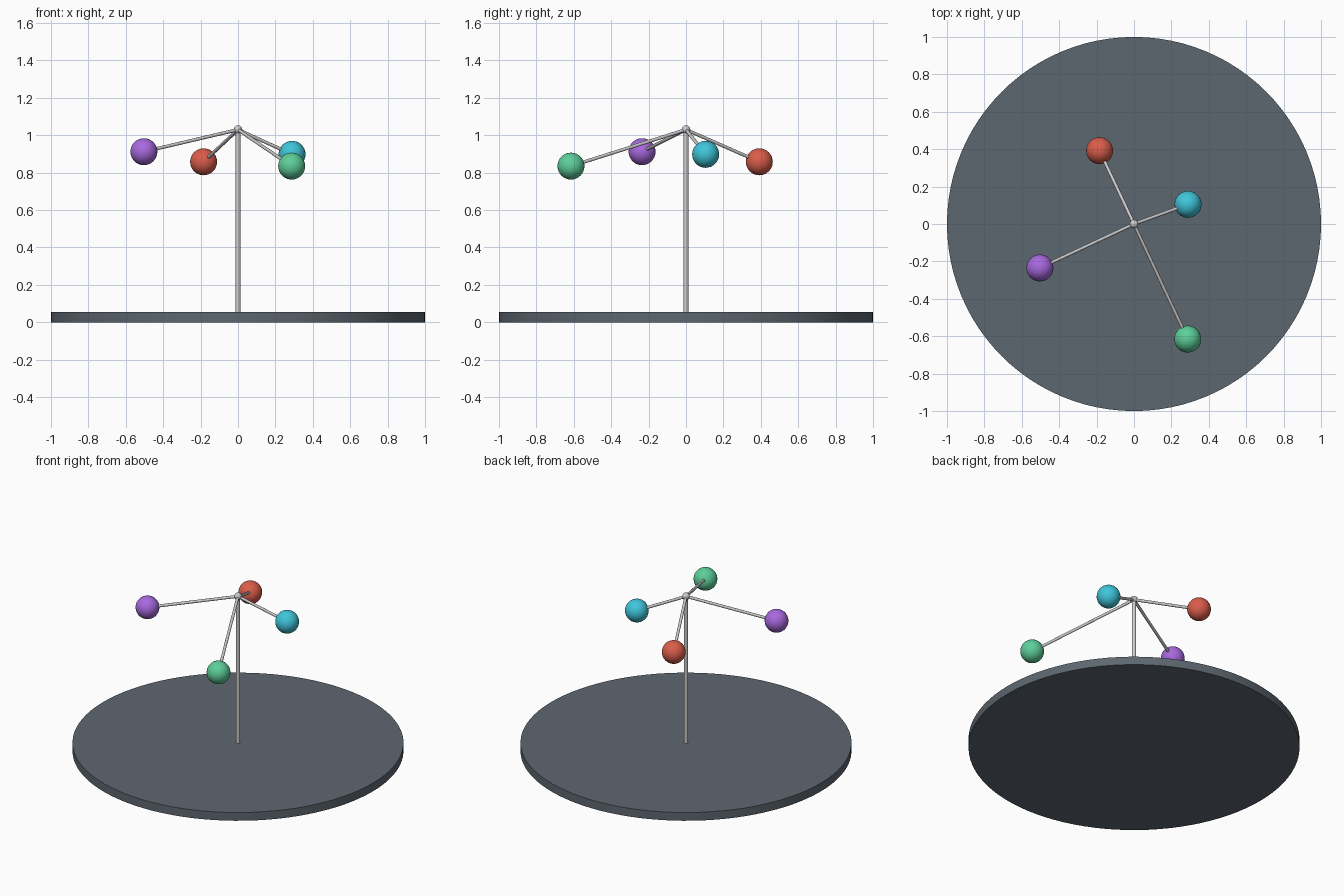
import bpy
import math
from mathutils import Vector

if "Cube" in bpy.data.objects:
    bpy.data.objects.remove(bpy.data.objects["Cube"])


def finish(name, color=None, angle=40):
    ob = bpy.context.object
    ob.name = name
    bpy.ops.object.shade_smooth_by_angle(angle=math.radians(angle))
    if color:
        mat = bpy.data.materials.new(name + "_colour")
        mat.diffuse_color = (*color, 1)
        mat.use_nodes = True
        mat.node_tree.nodes["Principled BSDF"].inputs["Base Color"].default_value = mat.diffuse_color
        ob.data.materials.append(mat)
    return ob


def rod(name, start, end, radius, sides, color=None):
    a, b = Vector(start), Vector(end)
    d = b - a
    bpy.ops.mesh.primitive_cylinder_add(
        vertices=sides, radius=radius, depth=d.length, location=(a + b) / 2,
        rotation=d.to_track_quat('Z', 'Y').to_euler())
    return finish(name, color)


def ball(name, center, radius, color=None):
    bpy.ops.mesh.primitive_uv_sphere_add(
        segments=32, ring_count=16, radius=radius, location=center)
    return finish(name, color)


HUB = (0, 0, 1.03)

# Round base disc
rod("base", (0, 0, 0), (0, 0, 0.055), 1.0, 96, (0.11, 0.135, 0.16))

# Central post and hub
rod("post", (0, 0, 0.05), HUB, 0.0135, 24)
ball("hub", HUB, 0.023)

# Drooping arms, each carrying a coloured ball
arms = {
    "purple": ((-0.503, -0.235, 0.912), (0.39, 0.14, 0.73)),
    "red": ((-0.184, 0.392, 0.858), (0.70, 0.11, 0.07)),
    "cyan": ((0.289, 0.105, 0.898), (0.05, 0.56, 0.70)),
    "green": ((0.287, -0.615, 0.835), (0.11, 0.62, 0.32)),
}
for label, (pos, color) in arms.items():
    rod(label + "_arm", HUB, pos, 0.009, 16)
    ball(label + "_ball", pos, 0.072, color)
